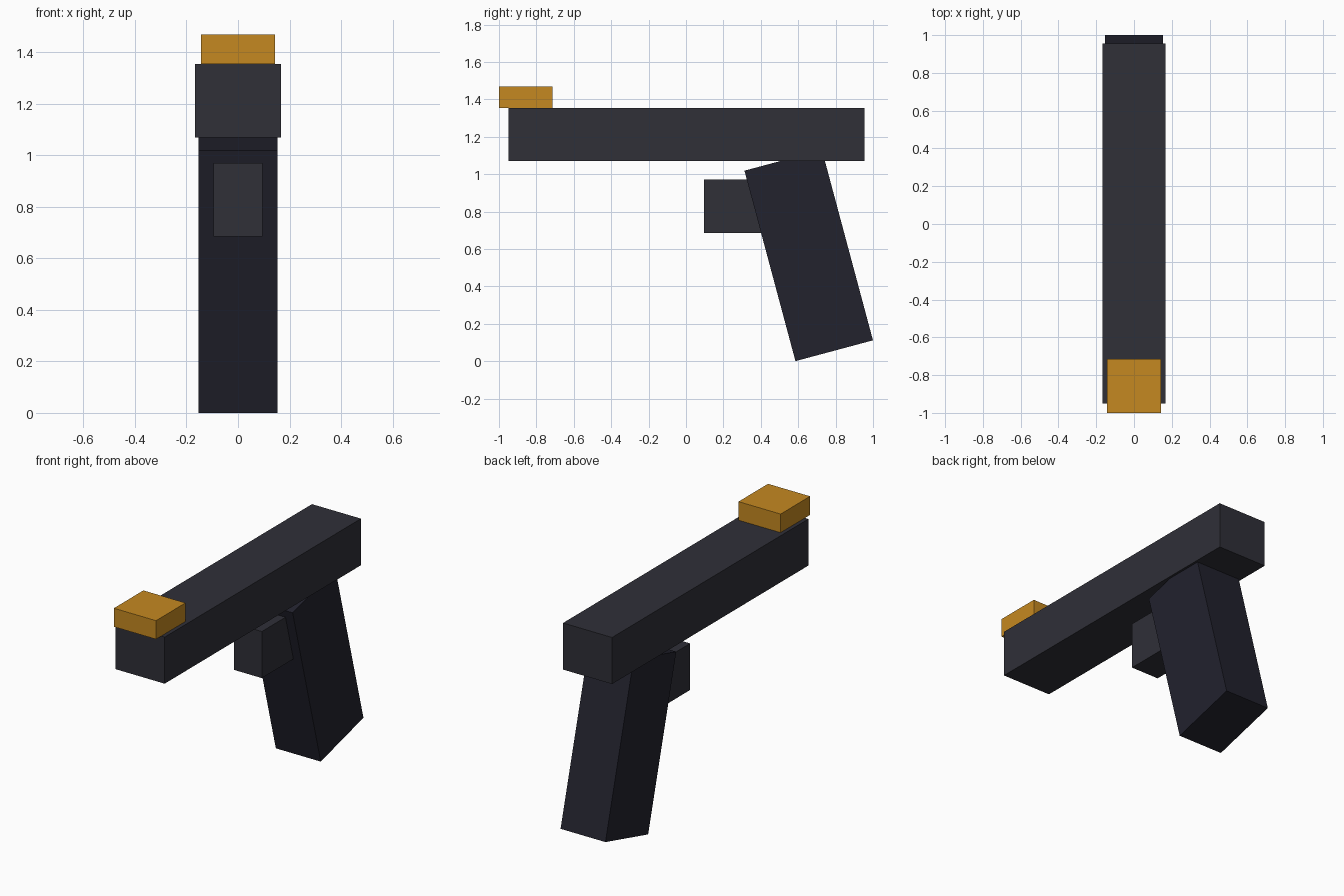
import bpy, math

if "Cube" in bpy.data.objects:
    bpy.data.objects.remove(bpy.data.objects["Cube"])


def material(name, rgb):
    m = bpy.data.materials.new(name)
    m.diffuse_color = (*rgb, 1)
    m.use_nodes = True
    m.node_tree.nodes["Principled BSDF"].inputs["Base Color"].default_value = m.diffuse_color
    return m


gunmetal = material("gunmetal grey", (0.029, 0.029, 0.039))
navy = material("dark navy", (0.016, 0.016, 0.027))
amber = material("amber", (0.56, 0.25, 0.015))


def box(name, size, y, z, mat, tilt=0):
    """Box centred on x = 0, tilted about the x axis."""
    bpy.ops.mesh.primitive_cube_add(size=1, location=(0, y, z))
    ob = bpy.context.object
    ob.name = name
    ob.scale = size
    bpy.ops.object.transform_apply(location=False, rotation=False, scale=True)
    ob.rotation_euler.x = math.radians(tilt)
    ob.data.materials.append(mat)
    return ob


# Long upper body
box("slide", (0.333, 1.905, 0.286), 0.003, 1.212, gunmetal)
# Slanted handle, its top sunk into the body
box("grip", (0.305, 0.429, 1.054), 0.656, 0.565, navy, 15)
# Block in front of the handle, its back sunk into the handle
box("trigger_block", (0.19, 0.381, 0.286), 0.286, 0.828, gunmetal)
# Raised block on the front end
box("front_sight", (0.286, 0.286, 0.114), -0.857, 1.412, amber)
